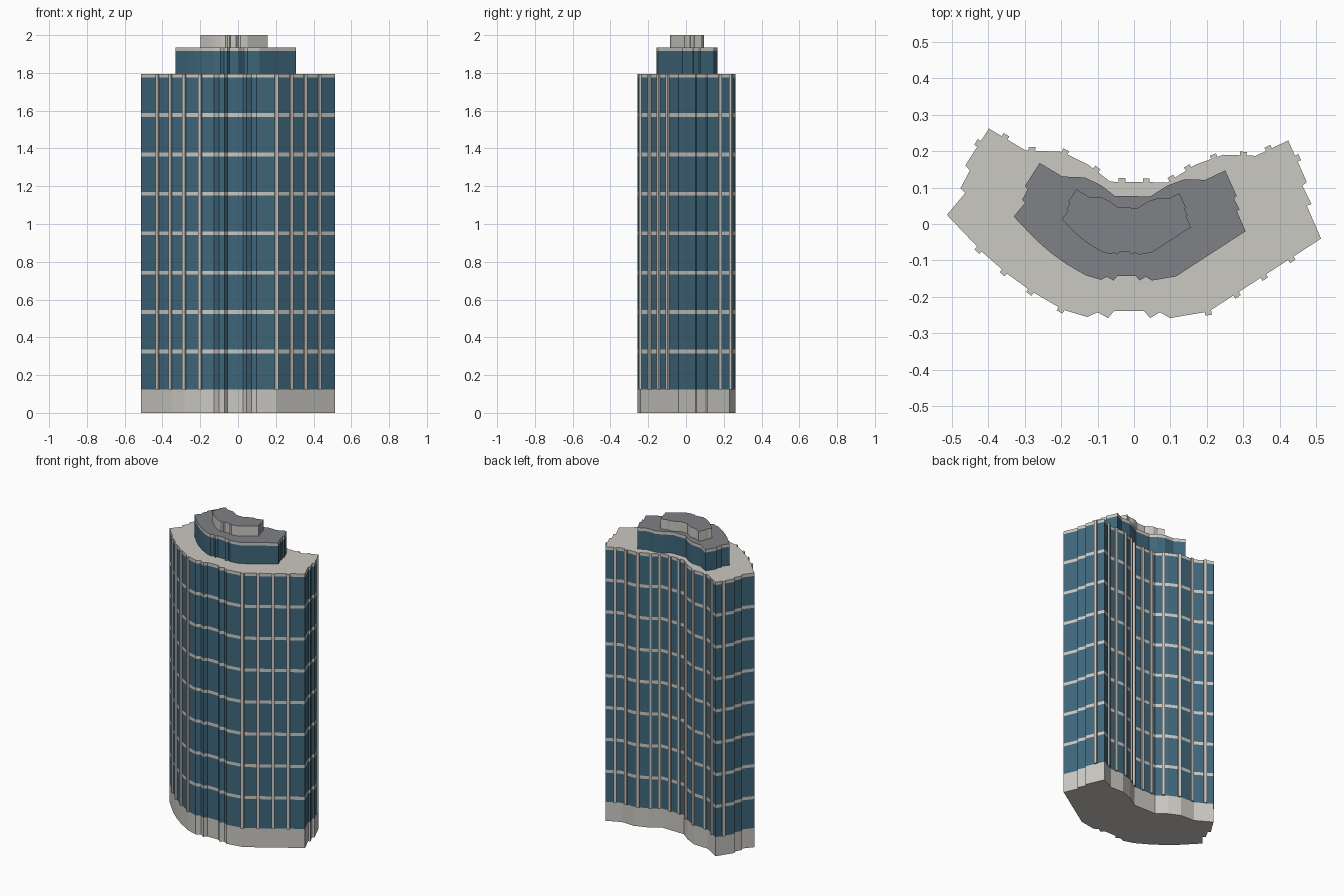
import bpy, bmesh, math
from mathutils import Vector

if "Cube" in bpy.data.objects:
    bpy.data.objects.remove(bpy.data.objects["Cube"])


def material(name, rgb):
    m = bpy.data.materials.new(name)
    m.diffuse_color = (*rgb, 1)
    m.use_nodes = True
    m.node_tree.nodes["Principled BSDF"].inputs["Base Color"].default_value = m.diffuse_color
    return m


STONE = material("pale stone", (0.60, 0.58, 0.54))
GLASS = material("blue glass", (0.05, 0.135, 0.20))
ROOF = material("grey roof", (0.21, 0.22, 0.24))

# Crescent floor plan, counter-clockwise from the left tip
PLAN = [Vector(p) for p in [
    (-.513, .025), (-.415, -.078), (-.35, -.135), (-.282, -.184), (-.195, -.235),
    (-.128, -.255), (-.10, -.242), (-.071, -.258), (-.055, -.239),
    (.027, -.238), (.044, -.258), (.071, -.242), (.099, -.258), (.205, -.240),
    (.513, -.04), (.474, .05), (.487, .055), (.462, .105), (.474, .115),
    (.423, .229), (.334, .187), (.245, .190), (.169, .163), (.092, .114),
    (-.065, .116), (-.126, .163), (-.198, .198), (-.298, .202), (-.398, .262),
    (-.463, .16), (-.45, .147), (-.476, .098), (-.463, .085)]]


def tower(name, levels, mats, top, scale=1.0, shift=(0, 0)):
    """Extrude the plan through levels; mats[i] colours the wall between levels i and i+1."""
    slots = [STONE, GLASS, ROOF]
    me = bpy.data.meshes.new(name)
    for m in slots:
        me.materials.append(m)
    bm = bmesh.new()
    rings = [[bm.verts.new((p.x * scale + shift[0], p.y * scale + shift[1], z))
              for p in PLAN] for z in levels]
    n = len(PLAN)
    for lo, hi, m in zip(rings, rings[1:], mats):
        for i in range(n):
            j = (i + 1) % n
            bm.faces.new((lo[i], lo[j], hi[j], hi[i])).material_index = slots.index(m)
    bm.faces.new(rings[0][::-1]).material_index = 0
    bm.faces.new(rings[-1]).material_index = slots.index(top)
    bm.to_mesh(me)
    bm.free()
    ob = bpy.data.objects.new(name, me)
    bpy.context.collection.objects.link(ob)


# Podium, eight glazed storeys with flush stone bands, roof edge
levels, mats = [0, 0.125], [STONE]
for k in range(8):
    z = 0.325 + 0.2087 * k
    levels += [z - 0.010, z + 0.010]
    mats += [GLASS, STONE]
levels[-2:] = [1.775, 1.795]
tower("main_tower", levels, mats, STONE)

# Two setback tiers
tower("upper_tier", [1.79, 1.915, 1.935], [GLASS, STONE], ROOF, 0.62, (-.012, .005))
tower("crown_tier", [1.93, 2.0], [STONE], ROOF, 0.345, (-.021, .005))


# Vertical fins, snapped to the nearest plan edge
def nearest_edge(p):
    best = None
    for a, b in zip(PLAN, PLAN[1:] + PLAN[:1]):
        d = b - a
        t = max(0, min(1, (p - a).dot(d) / d.length_squared))
        q = a + d * t
        if best is None or (p - q).length < best[0]:
            best = ((p - q).length, q, d.normalized())
    return best[1], best[2]


def fin(x, y, width=0.018, depth=0.010, z0=0.125, z1=1.795):
    q, d = nearest_edge(Vector((x, y)))
    out = Vector((d.y, -d.x))
    c = q + out * (depth / 2 - 0.004)
    bpy.ops.mesh.primitive_cube_add(size=1, location=(c.x, c.y, (z0 + z1) / 2),
                                    rotation=(0, 0, math.atan2(d.y, d.x)))
    ob = bpy.context.object
    ob.name = "facade_fin"
    ob.scale = (width, depth + 0.008, z1 - z0)
    ob.data.materials.append(STONE)


FRONT = [(-.425, -.07), (-.355, -.13), (-.283, -.184), (-.2, -.234),
         (.203, -.24), (.28, -.191), (.355, -.143), (.43, -.094)]
BACK = [(-.355, .236), (-.28, .201), (-.19, .195), (-.105, .147), (-.033, .116),
        (.033, .115), (.105, .122), (.15, .151), (.22, .181), (.3, .188), (.37, .204)]
ENDS = [(-.425, .22), (.447, .18)]
for x, y in FRONT + BACK + ENDS:
    fin(x, y)
